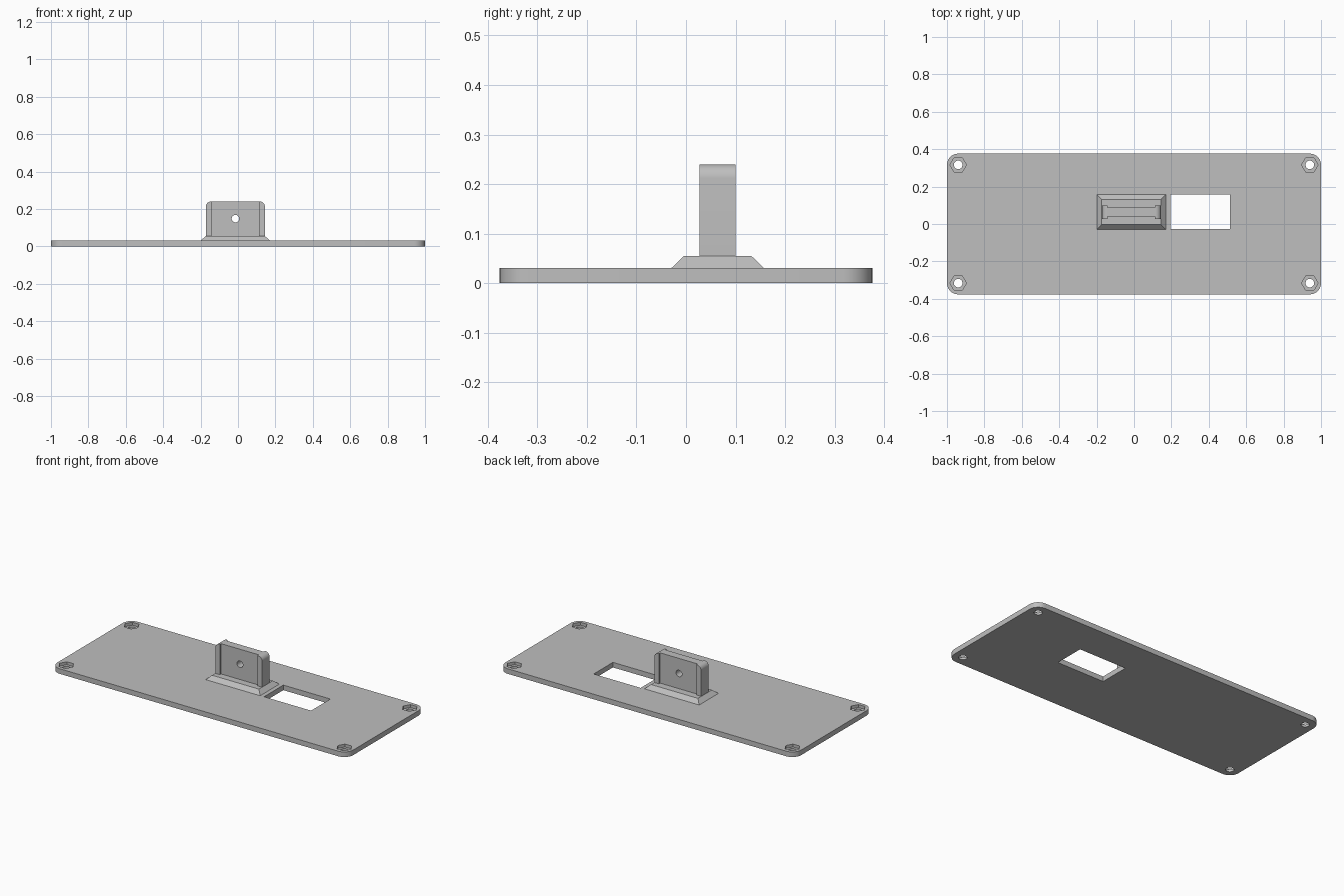
import bpy, bmesh, math

if "Cube" in bpy.data.objects:
    bpy.data.objects.remove(bpy.data.objects["Cube"])

grey = bpy.data.materials.new("light grey plastic")
grey.diffuse_color = (0.52, 0.52, 0.52, 1)
grey.use_nodes = True
grey.node_tree.nodes["Principled BSDF"].inputs["Base Color"].default_value = grey.diffuse_color


def prism(name, pts, z0, z1, axis='Z', top=None):
    """Extrude an outline between two levels along Z or Y; top may differ from the bottom."""
    def place(p, d):
        return (p[0], p[1], d) if axis == 'Z' else (p[0], d, p[1])
    bm = bmesh.new()
    a = [bm.verts.new(place(p, z0)) for p in pts]
    b = [bm.verts.new(place(p, z1)) for p in (top or pts)]
    n = len(pts)
    bm.faces.new(a)
    bm.faces.new(b)
    for i in range(n):
        bm.faces.new((a[i], a[(i + 1) % n], b[(i + 1) % n], b[i]))
    bmesh.ops.recalc_face_normals(bm, faces=bm.faces)
    mesh = bpy.data.meshes.new(name)
    bm.to_mesh(mesh)
    bm.free()
    ob = bpy.data.objects.new(name, mesh)
    bpy.context.collection.objects.link(ob)
    mesh.materials.append(grey)
    return ob


def rect(x0, x1, y0, y1):
    return [(x0, y0), (x1, y0), (x1, y1), (x0, y1)]


def ring(cx, cy, r, n):
    return [(cx + r * math.cos(2 * math.pi * i / n), cy + r * math.sin(2 * math.pi * i / n))
            for i in range(n)]


def arc(cx, cy, r, a0, a1, n=10):
    return [(cx + r * math.cos(math.radians(a0 + (a1 - a0) * i / n)),
             cy + r * math.sin(math.radians(a0 + (a1 - a0) * i / n))) for i in range(n + 1)]


def cut(ob, cutter):
    mod = ob.modifiers.new(cutter.name, 'BOOLEAN')
    mod.operation = 'DIFFERENCE'
    mod.solver = 'EXACT'
    mod.object = cutter
    bpy.context.view_layer.objects.active = ob
    bpy.ops.object.modifier_apply(modifier=mod.name)
    bpy.data.objects.remove(cutter)


def smooth(ob):
    bpy.ops.object.select_all(action='DESELECT')
    ob.select_set(True)
    bpy.context.view_layer.objects.active = ob
    bpy.ops.object.shade_smooth_by_angle(angle=math.radians(30))


# Base plate with rounded corners
W, D, T, R = 1.0, 0.376, 0.031, 0.06
outline = (arc(W - R, D - R, R, 0, 90) + arc(R - W, D - R, R, 90, 180)
           + arc(R - W, R - D, R, 180, 270) + arc(W - R, R - D, R, 270, 360))
plate = prism("base_plate", outline, 0, T)

# Rectangular window
cut(plate, prism("window_cutter", rect(0.195, 0.513, -0.027, 0.159), -0.1, 0.1))

# Screw holes with hexagonal nut recesses in the corners
for sx in (-1, 1):
    for sy in (-1, 1):
        x, y = sx * 0.94, sy * 0.316
        cut(plate, prism("screw_cutter", ring(x, y, 0.023, 32), -0.1, 0.1))
        cut(plate, prism("nut_cutter", ring(x, y, 0.044, 6), 0.013, 0.1))
smooth(plate)

# Sloped foot of the bracket
prism("bracket_foot", rect(-0.199, 0.17, -0.029, 0.157), T, 0.055,
      top=rect(-0.173, 0.144, -0.004, 0.132))

# Upright bracket with rounded top corners
X0, X1, Z0, Z1, r = -0.172, 0.144, 0.055, 0.24, 0.028
profile = ([(X0, Z0), (X1, Z0)] + arc(X1 - r, Z1 - r, r, 0, 90)
           + arc(X0 + r, Z1 - r, r, 90, 180))
upright = prism("upright_bracket", profile, 0.027, 0.1, 'Y')

# Recessed panels on both faces, leaving an end flange on each side
for y0, y1 in ((-0.05, 0.039), (0.088, 0.2)):
    cut(upright, prism("panel_cutter", rect(-0.141, 0.113, y0, y1), 0.055, 0.4))

# Hole through the panel
cut(upright, prism("hole_cutter", ring(-0.014, 0.148, 0.02, 32), -0.1, 0.3, 'Y'))
smooth(upright)
